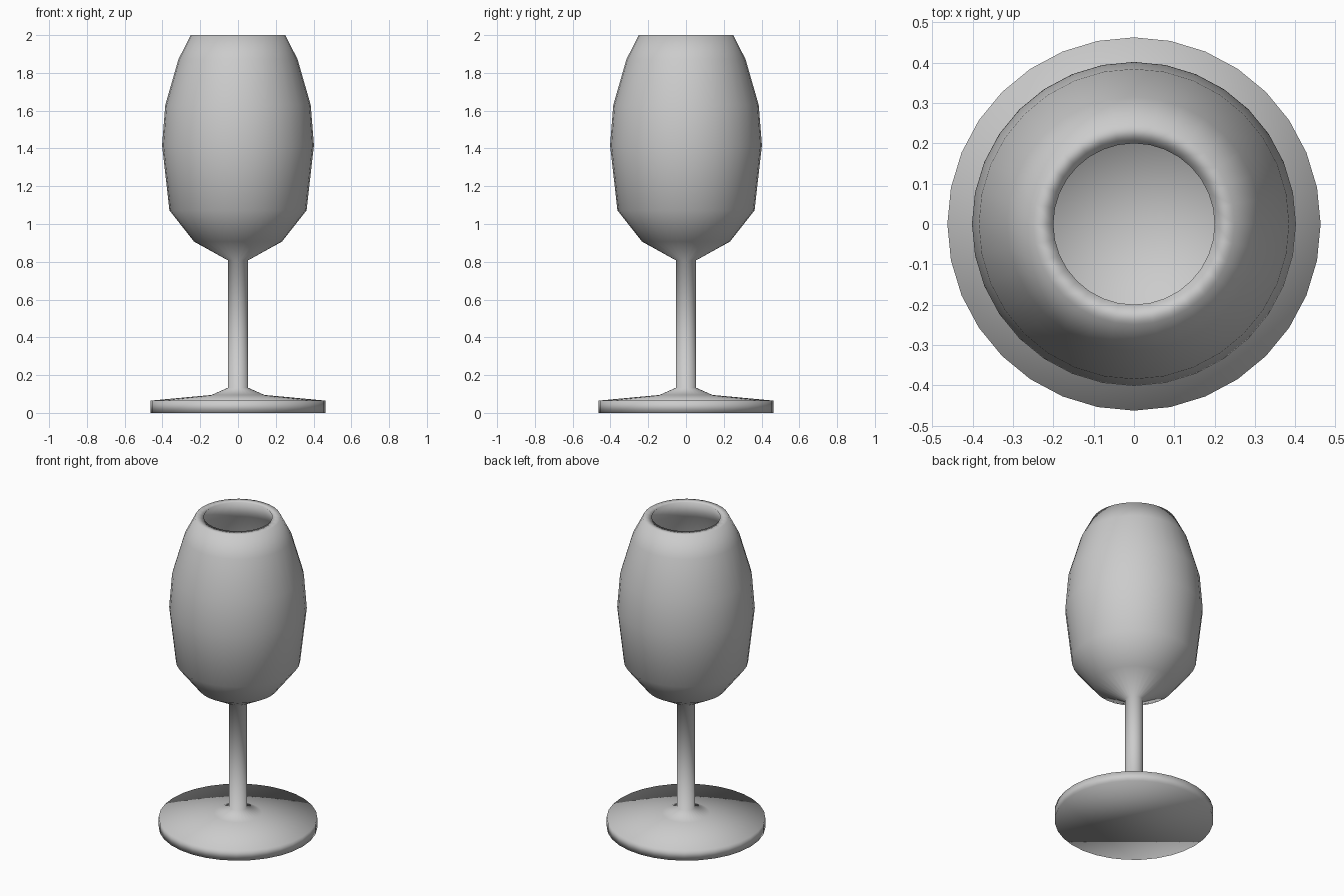
import bpy
import bmesh
from math import tau
from mathutils import Vector

SEGMENTS = 32

if "Cube" in bpy.data.objects:
    bpy.data.objects.remove(bpy.data.objects["Cube"], do_unlink=True)

# Single pale grey material
grey = bpy.data.materials.new("pale_grey")
grey.use_nodes = True
colour = (0.6, 0.6, 0.6, 1)
grey.diffuse_color = colour
grey.node_tree.nodes["Principled BSDF"].inputs["Base Color"].default_value = colour

# Profile sections as (radius, height), from the foot up and back down inside
foot = [(0.463, 0), (0.463, 0.065), (0.14, 0.095)]
stem = [(0.054, 0.133), (0.054, 0.808)]
bowl_outside = [(0.233, 0.907), (0.363, 1.072), (0.402, 1.417),
                (0.385, 1.63), (0.315, 1.873)]
rim = [(0.25, 2), (0.2, 2)]
bowl_inside = [(0.295, 1.865), (0.366, 1.63), (0.384, 1.417),
               (0.345, 1.083), (0.22, 0.93), (0, 0.85)]


def lathe(name, profile):
    """Revolve a profile around z into one smooth closed surface."""
    bm = bmesh.new()
    verts = [bm.verts.new((r, 0, z)) for r, z in profile]
    edges = [bm.edges.new(pair) for pair in zip(verts, verts[1:])]
    bmesh.ops.spin(bm, geom=verts + edges, cent=Vector(), axis=(0, 0, 1),
                   angle=tau, steps=SEGMENTS, use_duplicate=False)
    bmesh.ops.remove_doubles(bm, verts=bm.verts[:], dist=0.0005)
    # Flat underside of the foot
    bmesh.ops.holes_fill(bm, edges=[e for e in bm.edges if e.is_boundary], sides=0)
    bmesh.ops.recalc_face_normals(bm, faces=bm.faces[:])
    for face in bm.faces:
        face.smooth = True
    mesh = bpy.data.meshes.new(name)
    bm.to_mesh(mesh)
    bm.free()
    mesh.materials.append(grey)
    obj = bpy.data.objects.new(name, mesh)
    bpy.context.collection.objects.link(obj)
    return obj


lathe("stemmed_glass", foot + stem + bowl_outside + rim + bowl_inside)
